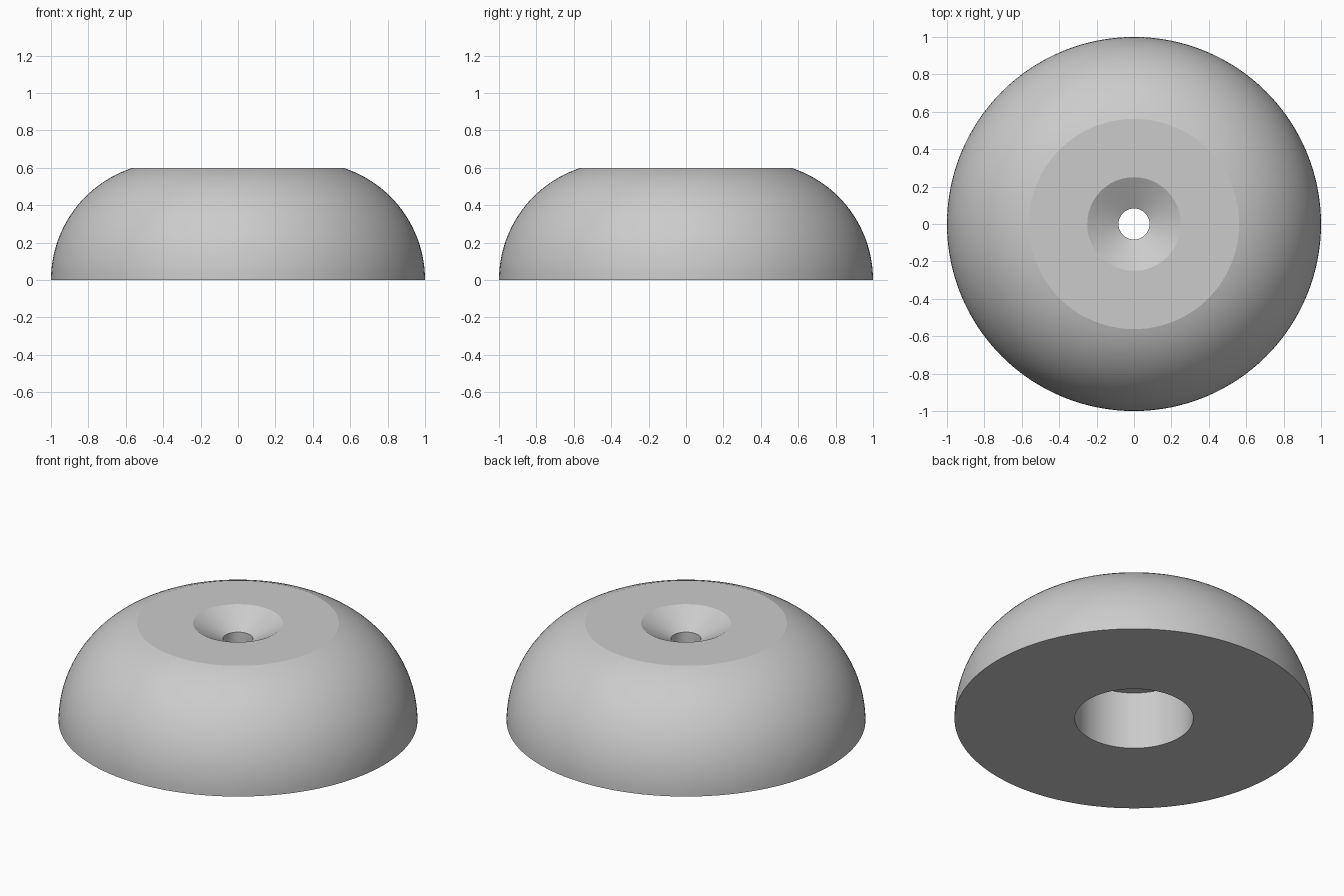
import bpy
import bmesh
import math

SEGMENTS = 128

cube = bpy.data.objects.get("Cube")
if cube:
    bpy.data.objects.remove(cube, do_unlink=True)

# Grey rubber material
grey = bpy.data.materials.new("grey")
grey.use_nodes = True
colour = (0.6, 0.6, 0.6, 1)
grey.diffuse_color = colour
grey.node_tree.nodes["Principled BSDF"].inputs["Base Color"].default_value = colour

# Rounded outer wall: an arc from the base up to the flat top
height, arc_radius = 0.6, 0.63
end_angle = math.asin(height / arc_radius)
steps = 24
profile = []
for i in range(steps + 1):
    a = end_angle * i / steps
    profile.append((1 - arc_radius + arc_radius * math.cos(a), arc_radius * math.sin(a)))

# Countersink, screw hole and wide recess in the underside
profile += [(0.25, height), (0.083, 0.506), (0.083, 0.355), (0.32, 0.355), (0.32, 0)]
profile[-2:] = [(0.33, 0.355), (0.33, 0)]

# Revolve the closed profile
bm = bmesh.new()
rings = []
for r, z in profile:
    rings.append([bm.verts.new((r * math.cos(t), r * math.sin(t), z))
                  for t in (math.tau * k / SEGMENTS for k in range(SEGMENTS))])
for lower, upper in zip(rings, rings[1:] + rings[:1]):
    for k in range(SEGMENTS):
        n = (k + 1) % SEGMENTS
        bm.faces.new((lower[k], lower[n], upper[n], upper[k]))
bmesh.ops.recalc_face_normals(bm, faces=bm.faces)

mesh = bpy.data.meshes.new("domed_foot")
bm.to_mesh(mesh)
bm.free()
mesh.materials.append(grey)
foot = bpy.data.objects.new("domed_foot", mesh)
bpy.context.collection.objects.link(foot)

# Smooth shading with crisp rims
bpy.ops.object.select_all(action='DESELECT')
foot.select_set(True)
bpy.context.view_layer.objects.active = foot
bpy.ops.object.shade_smooth_by_angle(angle=math.radians(12))
